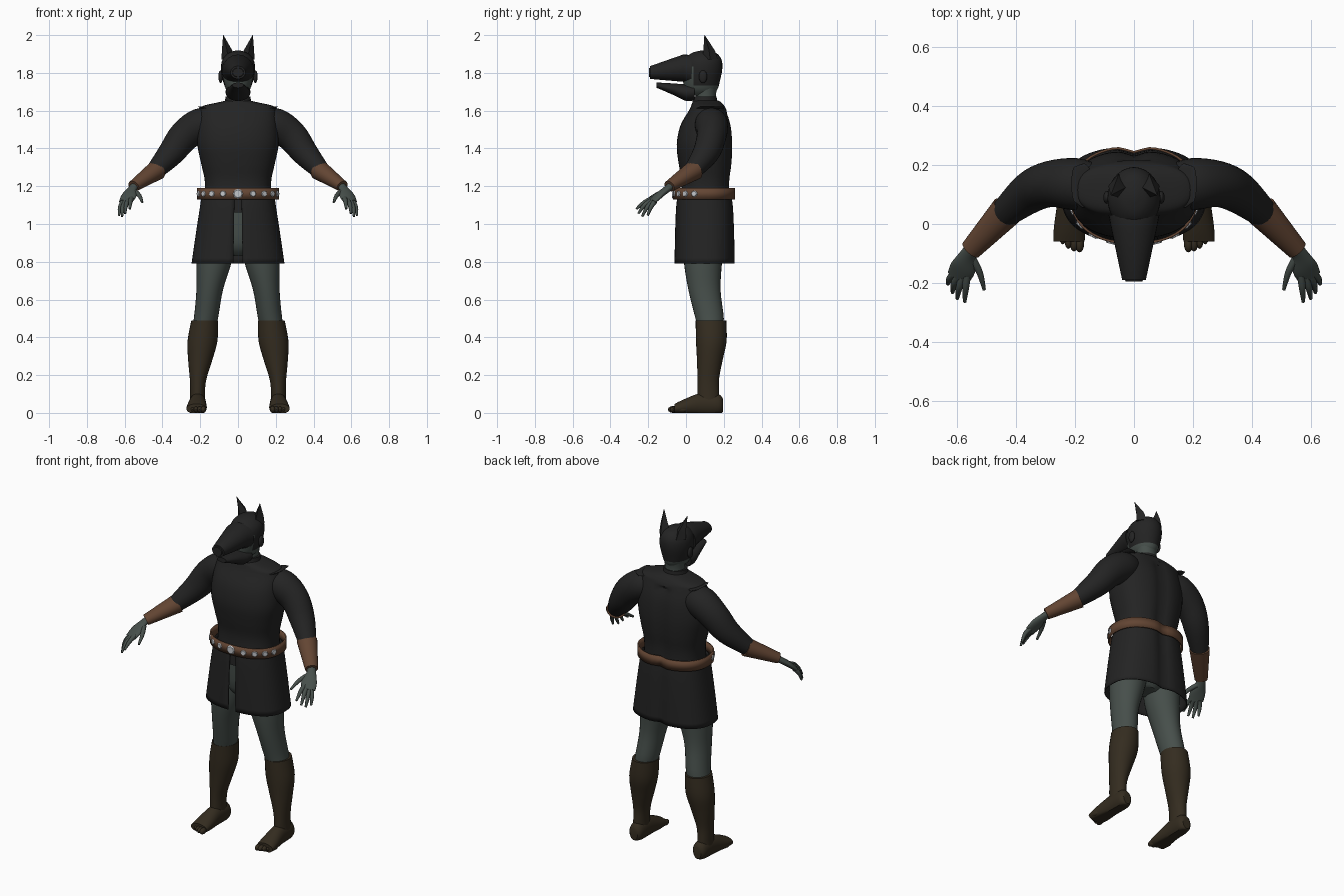
import bpy, bmesh, math
from mathutils import Vector

cube = bpy.data.objects.get("Cube")
if cube:
    bpy.data.objects.remove(cube, do_unlink=True)


def material(name, rgb):
    m = bpy.data.materials.new(name)
    m.use_nodes = True
    m.diffuse_color = (*rgb, 1)
    m.node_tree.nodes["Principled BSDF"].inputs["Base Color"].default_value = (*rgb, 1)
    return m


BLACK = material("black cloth", (.017, .017, .017))
SKIN = material("grey green skin", (.062, .078, .07))
BOOT = material("dark brown boot", (.034, .025, .014))
LEATHER = material("brown leather", (.125, .06, .033))
METAL = material("pale metal", (.55, .57, .6))
UPRIGHT = (Vector((1, 0, 0)), Vector((0, 1, 0)))
FORWARD = (Vector((1, 0, 0)), Vector((0, 0, 1)))


def finish(name, bm, mats, angle=40):
    bmesh.ops.recalc_face_normals(bm, faces=bm.faces)
    me = bpy.data.meshes.new(name)
    bm.to_mesh(me)
    bm.free()
    for m in mats:
        me.materials.append(m)
    ob = bpy.data.objects.new(name, me)
    bpy.context.collection.objects.link(ob)
    bpy.ops.object.select_all(action='DESELECT')
    ob.select_set(True)
    bpy.context.view_layer.objects.active = ob
    bpy.ops.object.shade_smooth_by_angle(angle=math.radians(angle))
    return ob


def spline(rings, steps):
    """Catmull-Rom interpolation of the section list."""
    out = []
    for i in range(len(rings) - 1):
        a, b, c, d = (Vector(rings[min(max(k, 0), len(rings) - 1)])
                      for k in (i - 1, i, i + 1, i + 2))
        for j in range(steps):
            t = j / steps
            out.append(b + (c - a) * t / 2 + (a * 2 - b * 5 + c * 4 - d) * t * t / 2
                       + (b * 3 - a - c * 3 + d) * t ** 3 / 2)
    return out + [Vector(rings[-1])]


def loft(name, rings, mat, axes=None, n=28, power=2, steps=4, gap=0, caps=True,
         shape=None, thick=0, paint=None, extra=(), angle=40):
    """Sections (x, y, z, half width, half depth) joined into a skin."""
    bm, rows = bmesh.new(), []
    rings = spline(rings, steps)
    for i, r in enumerate(rings):
        if axes:
            u, v = axes
        else:
            d = (rings[min(i + 1, len(rings) - 1)] - rings[max(i - 1, 0)])[:3]
            d = Vector(d).normalized()
            u = Vector((0, 0, 1)).cross(d).normalized()
            v = d.cross(u)
        row = []
        for k in range(n + (1 if gap else 0)):
            a = math.radians(-90 + gap + (360 - 2 * gap) * k / n)
            c, s = math.cos(a), math.sin(a)
            p = (Vector(r[:3]) + u * r[3] * math.copysign(abs(c) ** (2 / power), c)
                 + v * r[4] * math.copysign(abs(s) ** (2 / power), s))
            row.append(bm.verts.new(shape(p) if shape else p))
        rows.append(row)
    for a, b in zip(rows, rows[1:]):
        for k in range(n):
            m = (k + 1) % len(a)
            bm.faces.new((a[k], a[m], b[m], b[k]))
    if caps and not gap:
        bm.faces.new(rows[0])
        bm.faces.new(rows[-1])
    if paint:
        for f in bm.faces:
            f.material_index = paint(f.calc_center_median())
    ob = finish(name, bm, [mat, *extra], angle)
    if thick:
        sol = ob.modifiers.new("thickness", 'SOLIDIFY')
        sol.thickness, sol.offset = thick, 0
    return ob


def ball(name, centre, radii, mat):
    bm = bmesh.new()
    bmesh.ops.create_uvsphere(bm, u_segments=16, v_segments=10, radius=1)
    for v in bm.verts:
        v.co = Vector(centre) + Vector(a * b for a, b in zip(v.co, radii))
    return finish(name, bm, [mat])


def back_groove(p):
    if p.y > .1 and p.z < 1.6:
        p.y -= .018 * math.exp(-(p.x / .035) ** 2)
    return p


def flat_sole(p):
    p.z = max(p.z, 0)
    return p


# Tunic, collar and neck
loft("tunic", [(0, .1, 1.1, .18, .135), (0, .105, 1.22, .175, .128), (0, .103, 1.32, .195, .142),
               (0, .1, 1.42, .215, .149), (0, .105, 1.52, .212, .135), (0, .115, 1.6, .2, .1),
               (0, .115, 1.625, .185, .088), (0, .11, 1.645, .1, .075), (0, .105, 1.655, .06, .06)],
     BLACK, UPRIGHT, n=48, power=2.4, shape=back_groove)
loft("collar", [(0, .1, 1.62, .085, .07), (0, .1, 1.65, .07, .065), (0, .1, 1.675, .066, .062)],
     BLACK, UPRIGHT)
loft("neck", [(0, .105, 1.64, .056, .055), (0, .105, 1.69, .056, .054), (0, .11, 1.76, .066, .064)],
     SKIN, UPRIGHT)

# Skirt with a slit in front, and the hips inside it
loft("skirt", [(0, .1, .79, .243, .158), (0, .1, .95, .22, .155), (0, .1, 1.08, .2, .15),
               (0, .1, 1.15, .19, .142)], BLACK, UPRIGHT, n=64, power=2.5, gap=3.2,
     shape=back_groove, thick=.006)
loft("skirt_slit_top", [(0, -.045, 1.06, .03, .004), (0, -.04, 1.14, .03, .004)], BLACK, UPRIGHT, power=6)
loft("hips", [(0, .1, .83, .05, .06), (0, .1, .9, .15, .11), (0, .1, 1.1, .165, .12)], SKIN, UPRIGHT)

# Belt and its studs
BX, BY, BC = .213, .163, .098
loft("belt", [(0, BC, 1.13, BX, BY), (0, BC, 1.19, BX, BY)], LEATHER, UPRIGHT, n=64, power=2.3,
     steps=1, caps=False, shape=back_groove, thick=.008)
for i in range(-4, 5):
    a = math.radians(-90 + i * 18.5)
    c, s = math.cos(a), math.sin(a)
    x, y = (r * math.copysign(abs(t) ** (2 / 2.3), t) for r, t in ((BX, c), (BY, s)))
    out = Vector((c / BX, s / BY, 0)).normalized()
    base = Vector((x, y + BC, 1.16))
    r = .028 if i == 0 else .018
    p, q = base + out * .002, base + out * .009
    loft("belt_stud", [(*p, r, r), (*q, r * .75, r * .75)], METAL, n=8, steps=1, angle=20)

# Head: hood with bare cheeks and nape
loft("head", [(0, .08, 1.68, .035, .05), (0, .08, 1.71, .062, .085), (0, .082, 1.76, .08, .098),
              (0, .086, 1.82, .09, .106), (0, .09, 1.87, .082, .098), (0, .095, 1.905, .05, .065),
              (0, .095, 1.918, .012, .016)], BLACK, UPRIGHT, extra=[SKIN],
     paint=lambda c: int((c.y < .045 and c.z < 1.835) or c.z < 1.735))
loft("snout", [(0, .03, 1.815, .086, .08), (0, -.015, 1.825, .077, .072),
               (0, -.19, 1.802, .04, .034)], BLACK, FORWARD, steps=1, angle=30)
loft("snout_tip", [(0, -.188, 1.802, .031, .026), (0, -.195, 1.802, .028, .023)],
     BLACK, FORWARD, steps=1)
loft("lower_jaw", [(0, .045, 1.7, .066, .045), (0, .0, 1.695, .064, .044), (0, -.06, 1.712, .052, .032),
                   (0, -.155, 1.735, .03, .014)], BLACK, FORWARD, steps=2)

for side, s in (("left", 1), ("right", -1)):
    # Pointed ears and the small side ears
    loft(side + "_pointed_ear", [(s * .052, .128, 1.87, .036, .042), (s * .058, .122, 1.92, .027, .03),
                                 (s * .078, .098, 2, .001, .001)],
         BLACK, UPRIGHT, n=4, steps=1, angle=15)
    ball(side + "_side_ear", (s * .092, .09, 1.78), (.012, .022, .034), BLACK)

    # Arms
    loft(side + "_sleeve", [(s * .13, .125, 1.54, .075, .07), (s * .2, .135, 1.525, .088, .088),
                            (s * .285, .135, 1.465, .078, .083), (s * .355, .105, 1.375, .07, .07),
                            (s * .445, .03, 1.275, .048, .046)], BLACK)
    loft(side + "_shoulder_seam", [(s * .17, .13, 1.612, .03, .075), (s * .2, .135, 1.622, .012, .06)],
         BLACK, UPRIGHT, steps=1)
    loft(side + "_bracer", [(s * .43, .045, 1.285, .056, .053), (s * .553, -.088, 1.2, .036, .03)],
         LEATHER, steps=1)
    loft(side + "_hand", [(s * .535, -.07, 1.213, .024, .02), (s * .56, -.1, 1.185, .026, .018),
                          (s * .577, -.145, 1.15, .043, .017), (s * .594, -.18, 1.118, .04, .013)],
         SKIN)
    fingers = {"thumb": ((.548, -.115, 1.172), (.522, -.165, 1.15), (.507, -.222, 1.115)),
               "index": ((.565, -.175, 1.135), (.57, -.22, 1.115), (.573, -.263, 1.08)),
               "middle": ((.58, -.18, 1.125), (.593, -.22, 1.1), (.598, -.252, 1.055)),
               "ring": ((.595, -.175, 1.12), (.61, -.205, 1.09), (.614, -.232, 1.04)),
               "little": ((.607, -.165, 1.12), (.624, -.185, 1.09), (.63, -.203, 1.045))}
    for name, pts in fingers.items():
        loft(f"{side}_{name}_finger", [(s * x, y, z, r, r) for (x, y, z), r in zip(pts, (.014, .0115, .006))],
             SKIN, n=10, steps=3)

    # Legs, boots and feet
    loft(side + "_leg", [(s * .1, .1, 1.02, .09, .11), (s * .115, .095, .9, .098, .108),
                         (s * .128, .09, .79, .092, .1), (s * .15, .098, .65, .07, .085),
                         (s * .17, .125, .5, .064, .075), (s * .19, .13, .42, .06, .06)], SKIN, UPRIGHT)
    loft(side + "_boot", [(s * .176, .132, .49, .071, .081), (s * .188, .134, .38, .079, .081),
                          (s * .2, .126, .28, .064, .068), (s * .211, .118, .18, .044, .057),
                          (s * .214, .118, .11, .039, .057), (s * .214, .12, .05, .04, .058)],
         BOOT, UPRIGHT)
    loft(side + "_foot", [(s * .212, .195, .04, .025, .035), (s * .212, .17, .045, .042, .055),
                          (s * .214, .08, .045, .045, .06), (s * .218, -.01, .03, .053, .042),
                          (s * .22, -.06, .022, .053, .026)], BOOT, FORWARD, shape=flat_sole)
    for i in range(5):
        ball(f"{side}_toe", (s * (.184 + i * .019), -.068 + i * i * .003, .018),
             (.015 - i * .001, .028, .018 - i * .001), BOOT)
